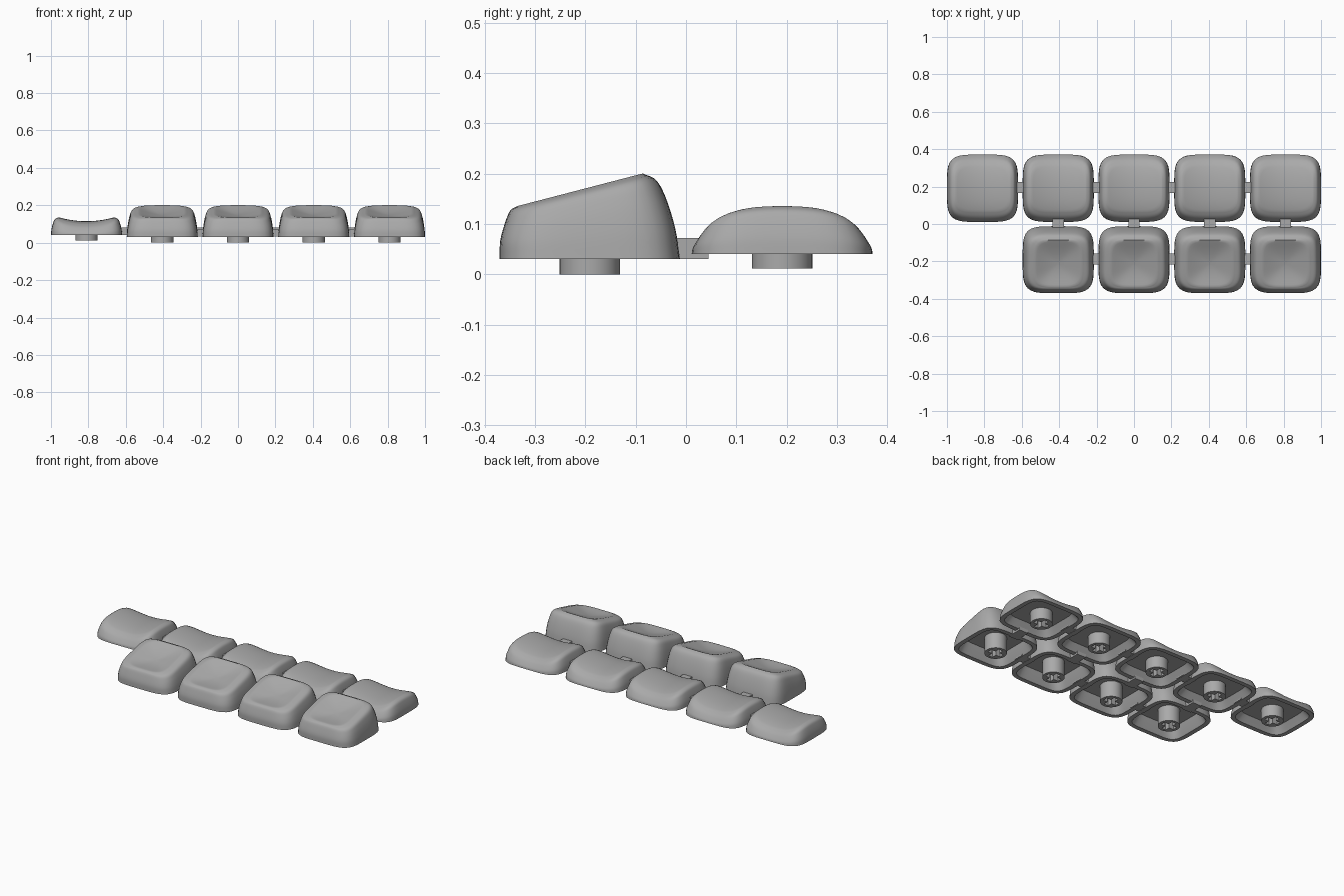
import bpy, bmesh, math
from mathutils import Matrix, Vector

if "Cube" in bpy.data.objects:
    bpy.data.objects.remove(bpy.data.objects["Cube"])

grey = bpy.data.materials.new("grey_plastic")
grey.use_nodes = True
grey.diffuse_color = (0.4, 0.4, 0.4, 1)
grey.node_tree.nodes["Principled BSDF"].inputs["Base Color"].default_value = grey.diffuse_color

PITCH, ROW_Y, SEG = 0.405, 0.191, 64


def clamp(v, lo, hi):
    return max(lo, min(hi, v))


def make_mesh(name, bm, angle):
    bmesh.ops.recalc_face_normals(bm, faces=bm.faces)
    mesh = bpy.data.meshes.new(name)
    bm.to_mesh(mesh)
    bm.free()
    mesh.materials.append(grey)
    obj = bpy.data.objects.new(name, mesh)
    bpy.context.collection.objects.link(obj)
    bpy.ops.object.select_all(action='DESELECT')
    obj.select_set(True)
    bpy.context.view_layer.objects.active = obj
    bpy.ops.object.shade_smooth_by_angle(angle=math.radians(angle))
    return mesh, obj


def outline(a, b, power):
    """Rounded square as a superellipse."""
    pts = []
    for i in range(SEG):
        t = math.tau * i / SEG
        c, s = math.cos(t), math.sin(t)
        r = (abs(c) ** power + abs(s) ** power) ** (-1 / power)
        pts.append((a * r * c, b * r * s))
    return pts


def smooth_profile(points, steps=5):
    """Catmull-Rom interpolation through the wall profile."""
    p = [Vector(q) for q in points]
    p = [p[0] * 2 - p[1]] + p + [p[-1] * 2 - p[-2]]
    out = []
    for a, b, c, d in zip(p, p[1:], p[2:], p[3:]):
        for k in range(steps):
            t = k / steps
            out.append((b * 2 + (c - a) * t + (a * 2 - b * 5 + c * 4 - d) * t * t
                        + (b * 3 - a - c * 3 + d) * t ** 3) / 2)
    return out + [p[-2]]


# Top surfaces: a tilted spherical scoop and a low saddle
def scoop_top(x, y):
    y = clamp(y, -0.145, 0.105)
    r = min(1, max(abs(x) / 0.125, abs(y + 0.02) / 0.125))
    r = min(1, ((x / 0.125) ** 4 + ((y + 0.02) / 0.125) ** 4) ** 0.25)
    return 0.173 + 0.26 * y - 0.022 * (1 - r * r) ** 1.2


def saddle_top(x, y):
    x = clamp(x, -0.15, 0.15)
    return 0.115 + 0.02 * (x / 0.145) ** 2 - 0.7 * y ** 2 - 18 * y ** 4


def make_cap(name, base, ceiling, top, profile):
    """Profile rows: half width, half depth, depth shift, height fraction."""
    bm = bmesh.new()
    rings = []

    def ring(a, b, shift, power, height):
        rings.append([bm.verts.new((x, y + shift, height(x, y + shift)))
                      for x, y in outline(a, b, power)])

    # Cavity, rim, outer wall and dished top form one closed skin
    ring(0.135, 0.125, 0, 6, lambda x, y: ceiling)
    ring(0.158, 0.148, 0, 6, lambda x, y: base + 0.008)
    ring(0.163, 0.153, 0, 6, lambda x, y: base)
    for a, b, s, f in smooth_profile(profile):
        ring(a, b, s, 4.5, lambda x, y: base + f * (top(x, y) - base))
    a, b, s, f = profile[-1]
    for k in range(11, 0, -1):
        q = k / 12
        ring(a * q, b * q, s, 2 + 2.5 * q, top)
    for lower, upper in zip(rings, rings[1:]):
        for i in range(SEG):
            j = (i + 1) % SEG
            bm.faces.new((lower[i], lower[j], upper[j], upper[i]))
    bm.faces.new(rings[0])
    centre = bm.verts.new((0, s, top(0, s)))
    for i in range(SEG):
        bm.faces.new((rings[-1][i], rings[-1][(i + 1) % SEG], centre))
    return make_mesh(name, bm, 40)


def make_stem(name, bottom, ceiling):
    """Round post with a plus-shaped socket."""
    bm = bmesh.new()
    circle = [(0.06 * math.cos(math.tau * i / 40), 0.06 * math.sin(math.tau * i / 40))
              for i in range(40)]
    w, l = 0.014, 0.043
    arm = [(w, w), (w, l), (-w, l)]
    plus = []
    for k in range(4):
        rot = Matrix.Rotation(k * math.pi / 2, 2)
        plus += [tuple(rot @ Vector(p)) for p in arm]
    edges = []
    for loop in (circle, plus):
        vs = [bm.verts.new((x, y, bottom)) for x, y in loop]
        edges += [bm.edges.new((vs[i - 1], vs[i])) for i in range(len(vs))]
    bmesh.ops.triangle_fill(bm, edges=edges, use_beauty=True)
    new = bmesh.ops.extrude_face_region(bm, geom=list(bm.faces))["geom"]
    bmesh.ops.translate(bm, vec=(0, 0, ceiling + 0.004 - bottom),
                        verts=[g for g in new if isinstance(g, bmesh.types.BMVert)])
    return make_mesh(name, bm, 30)


def place_row(mesh_and_first, columns, y):
    """Reuse one mesh along a row."""
    mesh, obj = mesh_and_first
    for n, c in enumerate(columns):
        if n:
            obj = bpy.data.objects.new(mesh.name, mesh)
            bpy.context.collection.objects.link(obj)
        obj.location = (c * PITCH, y, 0)


def bar(name, centre, size):
    bm = bmesh.new()
    bmesh.ops.create_cube(bm, size=1)
    bmesh.ops.scale(bm, vec=size, verts=bm.verts)
    make_mesh(name, bm, 30)[1].location = centre


tall = [(0.19, 0.179, 0, 0), (0.186, 0.174, -0.004, 0.35), (0.176, 0.16, -0.008, 0.7),
        (0.161, 0.145, -0.013, 0.92), (0.125, 0.125, -0.02, 1)]
low = [(0.19, 0.18, 0, 0), (0.187, 0.177, 0, 0.35), (0.178, 0.165, 0, 0.7),
       (0.168, 0.15, 0, 0.9), (0.147, 0.125, 0, 1)]
front, back = range(-1, 3), range(-2, 3)

# Caps and stems
place_row(make_cap("tall_keycap", 0.03, 0.095, scoop_top, tall), front, -ROW_Y)
place_row(make_stem("tall_stem", 0, 0.095), front, -ROW_Y)
place_row(make_cap("low_keycap", 0.04, 0.08, saddle_top, low), back, ROW_Y)
place_row(make_stem("low_stem", 0.012, 0.08), back, ROW_Y)

# Connecting bars between neighbours
for c in back[:-1]:
    bar("back_row_bar", ((c + 0.5) * PITCH, ROW_Y + 0.004, 0.062), (0.09, 0.06, 0.04))
for c in front[:-1]:
    bar("front_row_bar", ((c + 0.5) * PITCH, -ROW_Y + 0.004, 0.052), (0.09, 0.06, 0.04))
for c in front:
    bar("cross_bar", (c * PITCH, 0, 0.051), (0.06, 0.09, 0.042))
